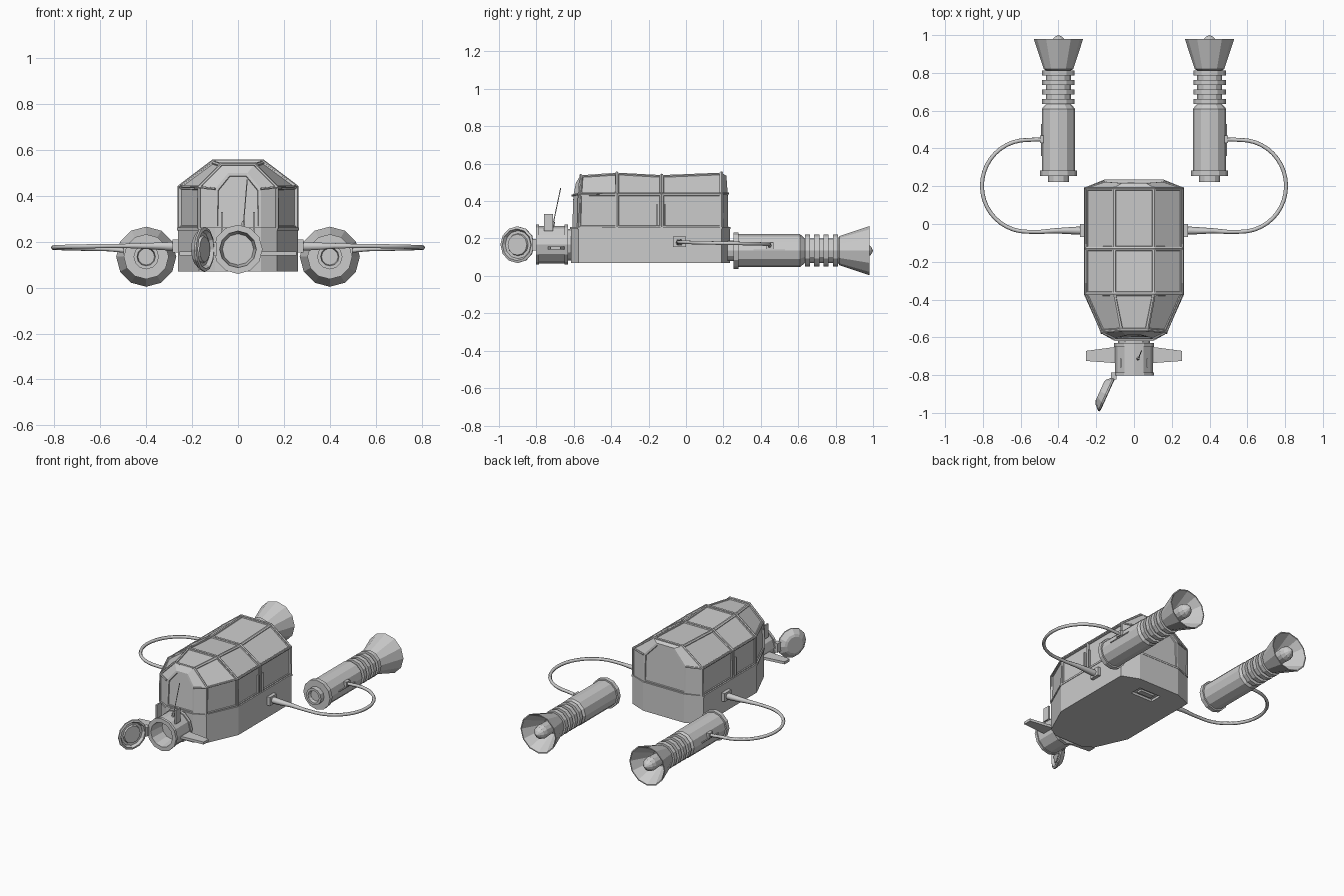
import bpy, bmesh
from math import sin, cos, pi, atan2
from mathutils import Matrix, Vector

if "Cube" in bpy.data.objects:
    bpy.data.objects.remove(bpy.data.objects["Cube"])


def finish(name, bm):
    bmesh.ops.recalc_face_normals(bm, faces=bm.faces[:])
    me = bpy.data.meshes.new(name)
    bm.to_mesh(me)
    bm.free()
    ob = bpy.data.objects.new(name, me)
    bpy.context.collection.objects.link(ob)
    return ob


def lathe(name, profile, matrix, n=12):
    """Spin (y, r) profile around the local y axis, closing both ends."""
    bm = bmesh.new()
    rings = []
    for y, r in profile:
        rings.append([bm.verts.new(matrix @ Vector((r * sin(2 * pi * i / n), y, r * cos(2 * pi * i / n))))
                      for i in range(n)])
    for a, b in zip(rings, rings[1:]):
        for i in range(n):
            j = (i + 1) % n
            bm.faces.new((a[i], a[j], b[j], b[i]))
    bm.faces.new(rings[0])
    bm.faces.new(rings[-1])
    return finish(name, bm)


def prism(name, outline, z0, z1):
    bm = bmesh.new()
    f = bm.faces.new([bm.verts.new((x, y, z0)) for x, y in outline])
    ext = bmesh.ops.extrude_face_region(bm, geom=[f])["geom"]
    bmesh.ops.translate(bm, vec=(0, 0, z1 - z0), verts=[v for v in ext if isinstance(v, bmesh.types.BMVert)])
    if not f.is_valid or len(bm.faces) < len(outline) + 2:
        bm.faces.new([v for v in bm.verts if abs(v.co.z - z0) < 1e-6])
    return finish(name, bm)


def box(name, center, size):
    bm = bmesh.new()
    bmesh.ops.create_cube(bm, size=1, matrix=Matrix.Translation(center) @ Matrix.Diagonal((*size, 1)))
    return finish(name, bm)


def tube(name, points, depth, radii=None, smooth=False, res=1):
    cu = bpy.data.curves.new(name, "CURVE")
    cu.dimensions = "3D"
    cu.bevel_depth = depth
    cu.bevel_resolution = res
    cu.use_fill_caps = True
    sp = cu.splines.new("POLY")
    sp.points.add(len(points) - 1)
    for i, p in enumerate(points):
        sp.points[i].co = (*p, 1)
        sp.points[i].radius = radii[i] if radii else 1
    sp.use_smooth = smooth
    ob = bpy.data.objects.new(name, cu)
    bpy.context.collection.objects.link(ob)


# Hull base with flat underside, and a lip around its top
half = [(.10, -.615), (.17, -.575), (.262, -.37), (.262, .19), (.15, .235)]
outline = half + [(-x, y) for x, y in reversed(half)]
hull = prism("hull_base", outline, .07, .255)
prism("hull_lip", [(x * 1.012, y * 1.008) for x, y in outline], .25, .262)

# Recessed rectangular vent under the hull
cutter = box("vent_cutter", (0, .11, .07), (.16, .08, .03))
cutter.hide_render = True
cutter.hide_viewport = True
mod = hull.modifiers.new("vent", "BOOLEAN")
mod.object = cutter
mod.solver = "EXACT"
box("vent_slat", (0, .11, .078), (.10, .035, .012))

# Canopy: stations are y, half width, eave height, roof height, roof lean
stations = [(-.608, .10, .43, .50, .02), (-.575, .17, .438, .538, .012), (-.37, .256, .44, .552, 0),
            (-.13, .256, .44, .539, 0), (.19, .256, .44, .552, 0), (.226, .155, .44, .535, -.01)]


def section(st, grow=0):
    y, w, ze, zt, lean = st
    w, ze, zt = w + grow, ze + grow * .5, zt + grow
    right = [(w, y, .258), (w, y + lean * .3, ze), (w * .42, y + lean, zt)]
    return right + [(-p[0], p[1], p[2]) for p in reversed(right)]


bm = bmesh.new()
rings = [[bm.verts.new(p) for p in section(s)] for s in stations]
panels = []
for k, (a, b) in enumerate(zip(rings, rings[1:])):
    for i in range(6):
        j = (i + 1) % 6
        f = bm.faces.new((a[i], a[j], b[j], b[i]))
        if i != 5 and 1 <= k <= 3:
            panels.append(f)
panels += [bm.faces.new(rings[0]), bm.faces.new(rings[-1])]
bmesh.ops.recalc_face_normals(bm, faces=bm.faces[:])
bmesh.ops.inset_individual(bm, faces=panels, thickness=.014, depth=0)
bmesh.ops.inset_individual(bm, faces=panels, thickness=.003, depth=-.006)
finish("canopy", bm)

# Canopy ribs across the roof and rails along the eaves
for k, st in enumerate(stations[1:5]):
    tube(f"canopy_rib_{k}", section(st), .008)
for s in (-1, 1):
    tube("canopy_eave_rail", [(s * st[1], st[0], st[2]) for st in stations], .006)
    # paired upright strips beside the middle rib
    for y in (-.155, -.112):
        box("wall_strip", (s * .257, y, .325), (.012, .006, .12))

# Front docking tube: flanged and open at the front
lathe("docking_tube", [(-.58, .085), (-.63, .085), (-.63, .107), (-.65, .107), (-.65, .1), (-.785, .1),
                       (-.785, .107), (-.803, .107), (-.803, .08), (-.70, .068)],
      Matrix.Translation((0, 0, .167)))

# Round hatch swung open on the left of the tube, facing +x / -y
face = Vector((.91, -.41, 0)).normalized()
turn = Matrix.Rotation(atan2(face.y, face.x) - pi / 2, 4, "Z")
lathe("hatch", [(-.042, .055), (-.036, .07), (-.008, .098), (0, .098), (.004, .085), (-.012, .075), (-.012, .06),
                (-.002, .056)],
      Matrix.Translation((-.143, -.903, .167)) @ turn)
box("hatch_hinge", (-.108, -.805, .167), (.03, .035, .06))

# Small wings and upright fins on the docking tube
for s in (-1, 1):
    prism("wing", [(s * .09, -.65), (s * .255, -.672), (s * .255, -.725), (s * .09, -.737)], .14, .157)
    box("tube_fin", (s * .07, -.735, .285), (.009, .048, .09))

# Antenna
tube("antenna_base", [(.02, -.715, .255), (.024, -.708, .29)], .008)
tube("antenna", [(.024, -.71, .28), (.04, -.67, .47)], .0025)

# Thruster profile: capped front, collar, barrel, cooling rings, hollow bell
thruster = [(.245, .036), (.222, .04), (.222, .055), (.255, .055), (.255, .098), (.282, .098), (.282, .088),
            (.61, .088)]
for y in (.64, .69, .74, .79):
    thruster += [(y - .005, .066), (y - .005, .086), (y + .023, .086), (y + .023, .066)]
thruster += [(.82, .078), (.98, .131), (.98, .124), (.85, .05)]

for s in (-1, 1):
    place = Matrix.Translation((s * .4, 0, .135))
    lathe("thruster", thruster, place)
    lathe("thruster_core", [(.84, .04), (.945, .045), (.972, .037), (.99, .02), (1.0, .002)], place)

    # Hose looping from the hull side to the thruster
    pts = [(.27, -.035, .18), (.30, -.035, .18), (.42, -.036, .182), (.5, -.042, .182)]
    n = 20
    for i in range(n + 1):
        a = -pi / 2 + pi * i / n
        pts.append((.565 + .24 * cos(a), .202 + .243 * sin(a), .182 - .014 * i / n))
    pts += [(.52, .447, .164), (.475, .447, .16)]
    radii = [2, 2, 1.3] + [1] * (len(pts) - 3)
    tube("hose", [(s * x, y, z) for x, y, z in pts], .0105, radii, True)
    box("hose_hull_socket", (s * .27, -.035, .182), (.03, .07, .056))
    box("hose_thruster_socket", (s * .488, .448, .162), (.02, .04, .034))
    # Narrow ledge along the thruster below the socket
    box("thruster_ledge", (s * .486, .445, .14), (.012, .17, .006))
